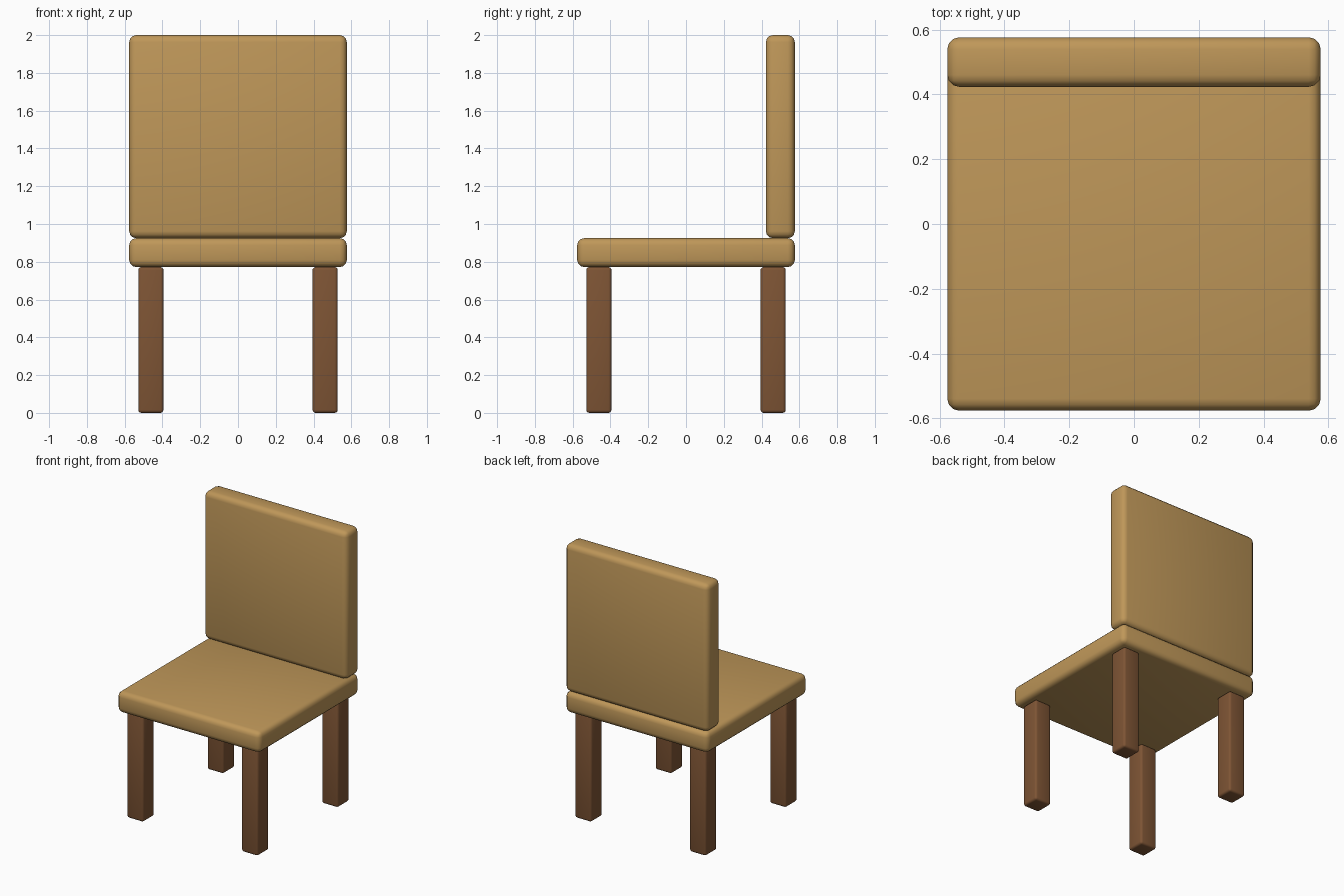
import bpy

if "Cube" in bpy.data.objects:
    bpy.data.objects.remove(bpy.data.objects["Cube"])


def material(name, color):
    mat = bpy.data.materials.new(name)
    mat.diffuse_color = color
    mat.use_nodes = True
    mat.node_tree.nodes["Principled BSDF"].inputs["Base Color"].default_value = mat.diffuse_color
    return mat


def rounded_box(name, center, size, radius, mat):
    bpy.ops.mesh.primitive_cube_add(size=1, location=center)
    obj = bpy.context.object
    obj.name = name
    obj.scale = size
    bpy.ops.object.transform_apply(location=False, rotation=False, scale=True)
    bevel = obj.modifiers.new("Rounded edges", 'BEVEL')
    bevel.width = radius
    bevel.segments = 3
    obj.data.materials.append(mat)
    bpy.ops.object.shade_smooth()
    return obj


light_wood = material("light_wood", (0.52, 0.31, 0.1, 1))
dark_wood = material("dark_wood", (0.21, 0.09, 0.035, 1))

WIDTH, THICK = 1.152, 0.153
SEAT_Z, SEAT_TOP = 0.772, 0.925

# Seat and backrest
rounded_box("seat", (0, 0, (SEAT_Z + SEAT_TOP) / 2),
            (WIDTH, WIDTH, THICK), 0.037, light_wood)
rounded_box("backrest", (0, (WIDTH - THICK) / 2, (SEAT_TOP + 2) / 2),
            (WIDTH, THICK, 2 - SEAT_TOP), 0.037, light_wood)

# Four legs
for y, row in ((-0.461, "front"), (0.461, "back")):
    for x, side in ((-0.461, "left"), (0.461, "right")):
        rounded_box(f"{row}_{side}_leg", (x, y, SEAT_Z / 2),
                    (0.133, 0.133, SEAT_Z), 0.016, dark_wood)
